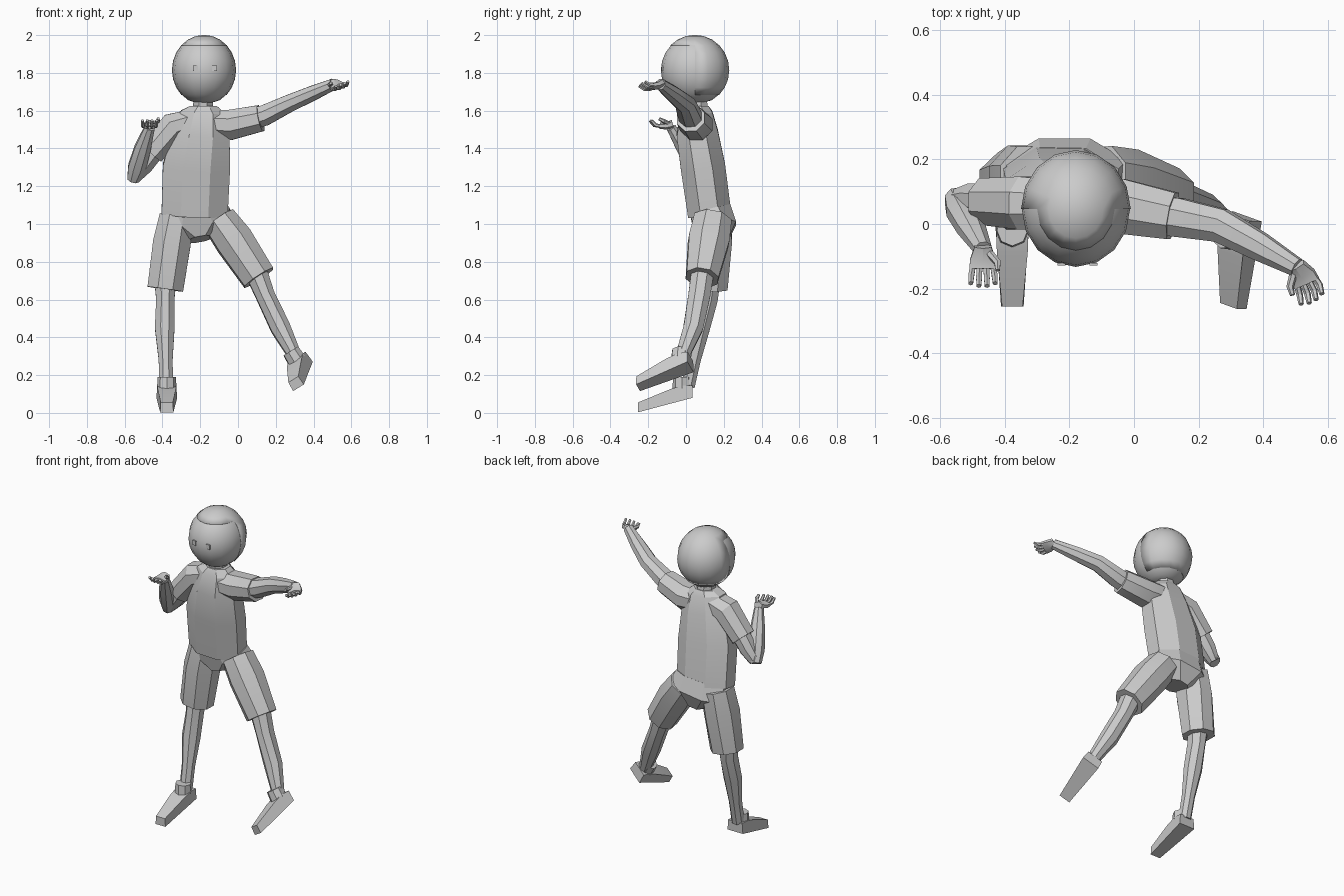
import bpy, bmesh, math
from mathutils import Vector, Matrix

if "Cube" in bpy.data.objects:
    bpy.data.objects.remove(bpy.data.objects["Cube"])

clay = bpy.data.materials.new("light_grey")
clay.use_nodes = True
clay.diffuse_color = (0.6, 0.6, 0.6, 1)
clay.node_tree.nodes["Principled BSDF"].inputs["Base Color"].default_value = (0.6, 0.6, 0.6, 1)

X, Y = Vector((1, 0, 0)), Vector((0, 1, 0))


def finish(name, bm, angle=25):
    bmesh.ops.recalc_face_normals(bm, faces=bm.faces)
    mesh = bpy.data.meshes.new(name)
    bm.to_mesh(mesh)
    bm.free()
    mesh.materials.append(clay)
    ob = bpy.data.objects.new(name, mesh)
    bpy.context.collection.objects.link(ob)
    bpy.ops.object.select_all(action="DESELECT")
    ob.select_set(True)
    bpy.context.view_layer.objects.active = ob
    bpy.ops.object.shade_smooth_by_angle(angle=math.radians(angle))
    return ob


def loft(name, stations, sides=8, ref=X):
    """Skin rings along a path; each station is x, y, z, half width, half depth."""
    bm = bmesh.new()
    pts = [Vector(s[:3]) for s in stations]
    rings = []
    for i, s in enumerate(stations):
        t = (pts[min(i + 1, len(pts) - 1)] - pts[max(i - 1, 0)]).normalized()
        u = (ref - t * ref.dot(t)).normalized()
        v = t.cross(u)
        k = 1 / math.cos(math.pi / sides)
        ring = []
        for j in range(sides):
            a = 2 * math.pi * (j + 0.5) / sides
            ring.append(bm.verts.new(pts[i] + k * (u * s[3] * math.cos(a) + v * s[4] * math.sin(a))))
        rings.append(ring)
    for a, b in zip(rings, rings[1:]):
        for j in range(sides):
            n = (j + 1) % sides
            bm.faces.new((a[j], a[n], b[n], b[j]))
    bm.faces.new(rings[0])
    bm.faces.new(rings[-1])
    return finish(name, bm)


# Head, and a thin hair shell open over the face
def ball(name, grow, keep=None):
    bm = bmesh.new()
    bmesh.ops.create_uvsphere(bm, u_segments=16, v_segments=12, radius=1)
    for v in bm.verts:
        v.co = Vector((v.co.x * 0.168, v.co.y * 0.18, max(v.co.z * 0.184, -0.172))) * grow
    if keep:
        drop = [f for f in bm.faces if not keep(f.calc_center_median())]
        bmesh.ops.delete(bm, geom=drop, context="FACES")
    bmesh.ops.translate(bm, verts=bm.verts, vec=(-0.18, 0.047, 1.815))
    return finish(name, bm, 40)


ball("head", 1)
hair = ball("hair", 1.012, lambda c: c.z > 0.13 or (c.y > 0.02 and c.z > -0.13))
shell = hair.modifiers.new("thickness", "SOLIDIFY")
shell.thickness = 0.004

# Eyes as small flush plates
for side, x in (("right", -0.225), ("left", -0.125)):
    bm = bmesh.new()
    bmesh.ops.create_cube(bm, size=1, matrix=Matrix.Translation((x, -0.125, 1.825)) @ Matrix.Diagonal((0.025, 0.008, 0.03, 1)))
    finish(side + "_eye", bm)

# Neck, shirt and pelvis
loft("neck", [(-0.185, 0.065, 1.55, 0.055, 0.06), (-0.185, 0.05, 1.69, 0.05, 0.055)])
loft("shirt_body", [(-0.23, 0.125, 1.05, 0.175, 0.115), (-0.22, 0.09, 1.3, 0.178, 0.118),
                    (-0.195, 0.06, 1.48, 0.152, 0.11), (-0.182, 0.055, 1.59, 0.12, 0.085),
                    (-0.182, 0.055, 1.625, 0.07, 0.065)])
loft("shorts_waist", [(-0.22, 0.13, 1.07, 0.172, 0.11), (-0.215, 0.15, 1.0, 0.195, 0.115),
                      (-0.2, 0.135, 0.92, 0.07, 0.085)])

# Shorts legs
loft("right_shorts_leg", [(-0.325, 0.14, 1.04, 0.09, 0.1), (-0.35, 0.135, 0.9, 0.1, 0.108),
                          (-0.385, 0.13, 0.655, 0.095, 0.09)])
loft("left_shorts_leg", [(-0.1, 0.14, 1.02, 0.09, 0.1), (-0.02, 0.12, 0.91, 0.1, 0.108),
                         (0.11, 0.085, 0.715, 0.09, 0.085)])

# Bare legs
loft("right_leg", [(-0.385, 0.125, 0.72, 0.06, 0.06), (-0.385, 0.11, 0.6, 0.048, 0.058),
                   (-0.388, 0.075, 0.45, 0.052, 0.052), (-0.383, 0.04, 0.28, 0.037, 0.038),
                   (-0.38, 0.01, 0.14, 0.036, 0.036)])
loft("left_leg", [(0.09, 0.09, 0.76, 0.06, 0.06), (0.145, 0.07, 0.62, 0.05, 0.058),
                  (0.225, 0.038, 0.45, 0.052, 0.052), (0.292, -0.012, 0.32, 0.037, 0.038),
                  (0.325, -0.025, 0.24, 0.036, 0.036)])


# Shoes: a tapered side profile (y, z, half width) bridged across
def shoe(name, matrix):
    profile = [(-0.255, 0.003, 0.035), (0.035, 0.08, 0.055), (0.035, 0.145, 0.05), (-0.02, 0.145, 0.05),
               (-0.085, 0.125, 0.048), (-0.255, 0.055, 0.032)]
    bm = bmesh.new()
    sides = [[bm.verts.new((s * w, y, z)) for y, z, w in profile] for s in (-1, 1)]
    for ring in sides:
        bm.faces.new(ring)
    for i in range(len(profile)):
        n = (i + 1) % len(profile)
        bm.faces.new((sides[0][i], sides[0][n], sides[1][n], sides[1][i]))
    # Ankle collar
    bmesh.ops.create_cone(bm, cap_ends=True, segments=8, radius1=0.052, radius2=0.048, depth=0.06,
                          matrix=Matrix.Translation((0, -0.02, 0.16)))
    bm.transform(matrix)
    finish(name, bm)


shoe("right_shoe", Matrix.Translation((-0.377, 0, 0)))
shoe("left_shoe", Matrix.Translation((0.385, -0.01, 0.17)) @ Matrix.Rotation(math.radians(-32), 4, "Y")
     @ Matrix.Rotation(math.radians(-17), 4, "Z"))

# Sleeves and arms
loft("left_sleeve", [(-0.16, 0.055, 1.53, 0.085, 0.07), (-0.04, 0.055, 1.525, 0.085, 0.08),
                     (0.12, 0.025, 1.56, 0.073, 0.07)], 8, Y)
loft("left_arm", [(0.06, 0.03, 1.55, 0.06, 0.055), (0.14, 0.02, 1.575, 0.06, 0.055),
                  (0.27, -0.005, 1.638, 0.052, 0.046), (0.39, -0.07, 1.69, 0.043, 0.04),
                  (0.505, -0.135, 1.74, 0.028, 0.03)], 8, Y)
loft("right_sleeve", [(-0.23, 0.06, 1.55, 0.075, 0.06), (-0.34, 0.065, 1.515, 0.082, 0.078),
                      (-0.46, 0.07, 1.375, 0.072, 0.07)], 8, Y)
loft("right_upper_arm", [(-0.42, 0.07, 1.42, 0.055, 0.055), (-0.5, 0.075, 1.31, 0.05, 0.05),
                         (-0.55, 0.075, 1.245, 0.032, 0.035)], 8, Y)
loft("right_forearm", [(-0.555, 0.08, 1.235, 0.032, 0.035), (-0.535, 0.045, 1.3, 0.047, 0.044),
                       (-0.505, -0.01, 1.4, 0.043, 0.04), (-0.468, -0.078, 1.51, 0.027, 0.025)])


# Hands: palm, four curled fingers and a thumb
def hand(name, wrist, forward, side, thumb):
    wrist, f, s = Vector(wrist), Vector(forward).normalized(), Vector(side).normalized()
    up = s.cross(f).normalized()

    def at(along, across, lift, w, d):
        return (*(wrist + f * along + s * across + up * lift), w, d)
    loft(name + "_palm", [at(-0.01, 0, -0.005, 0.026, 0.02), at(0.03, 0, 0.008, 0.04, 0.016),
                          at(0.058, 0, 0.008, 0.042, 0.014)], 6, s)
    for i in range(4):
        o = (i - 1.5) * 0.021
        reach = 0.008 if i in (1, 2) else 0
        loft(f"{name}_finger_{i + 1}", [at(0.05, o, 0.01, 0.009, 0.009), at(0.08 + reach, o * 1.15, 0.006, 0.009, 0.009),
                                        at(0.105 + reach, o * 1.2, -0.018, 0.007, 0.007)], 6, s)
    loft(name + "_thumb", [at(0.01, thumb * 0.02, -0.005, 0.011, 0.011), at(0.04, thumb * 0.045, -0.018, 0.01, 0.01),
                           at(0.065, thumb * 0.046, -0.03, 0.007, 0.007)], 6, s)


hand("right_hand", (-0.468, -0.08, 1.525), (0, -1, 0.05), (1, 0, 0), 1)
hand("left_hand", (0.508, -0.135, 1.742), (0.42, -0.85, -0.15), (0.8, 0.4, 0.3), -1)
